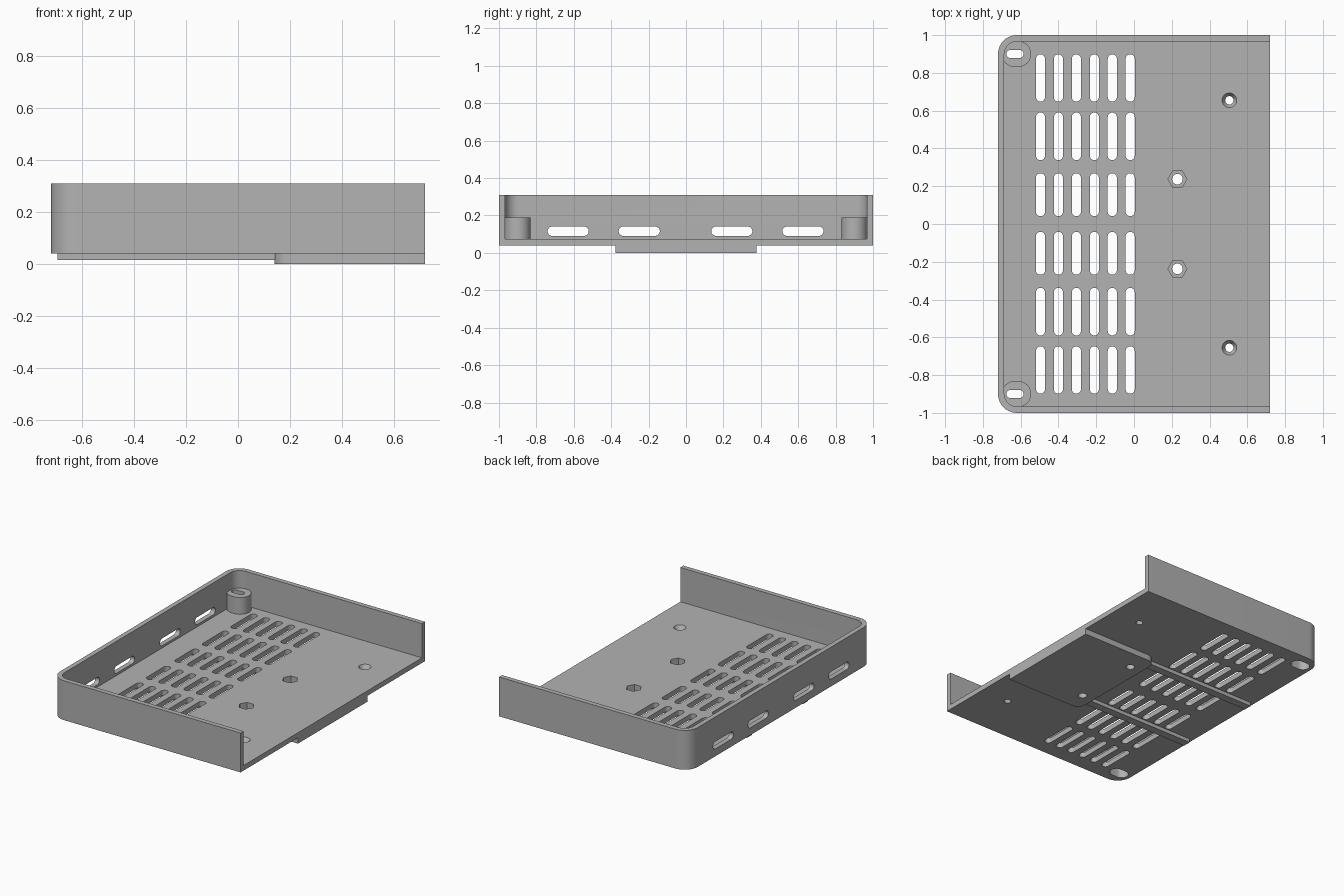
import bpy
import bmesh
from math import cos, sin, pi
from mathutils import Matrix, Vector

if "Cube" in bpy.data.objects:
    bpy.data.objects.remove(bpy.data.objects["Cube"])

FLOOR_LOW, FLOOR_TOP, RIM = 0.04, 0.075, 0.31
HALF_X, HALF_Y, WALL = 0.72, 1.0, 0.033

grey = bpy.data.materials.new("plain grey")
grey.use_nodes = True
grey.diffuse_color = (0.45, 0.45, 0.45, 1)
grey.node_tree.nodes["Principled BSDF"].inputs["Base Color"].default_value = grey.diffuse_color


def outline(x0, x1, y0, y1, r_low, r_high=0.0, steps=10):
    """Rectangle with one corner radius on the low-x side and one on the high-x side."""
    pts = []
    for sx, sy, start, r in ((1, 1, 0, r_high), (-1, 1, 1, r_low),
                             (-1, -1, 2, r_low), (1, -1, 3, r_high)):
        cx = x1 - r if sx > 0 else x0 + r
        cy = y1 - r if sy > 0 else y0 + r
        for i in range(steps + 1 if r else 1):
            a = (start + i / steps) * pi / 2
            pts.append((cx + r * cos(a), cy + r * sin(a)))
    return pts


def slot(cx, cy, length, width):
    """Round-ended slot running along the first axis."""
    r = width / 2 - 0.0005
    return outline(cx - length / 2, cx + length / 2, cy - width / 2, cy + width / 2, r, r)


def disc(cx, cy, r, sides):
    return [(cx + r * cos(2 * pi * i / sides), cy + r * sin(2 * pi * i / sides))
            for i in range(sides)]


def prism(bm, pts, low, high, place=Matrix.Identity(4)):
    """Extrude a flat outline between two levels."""
    face = bm.faces.new([bm.verts.new(place @ Vector((x, y, low))) for x, y in pts])
    ext = bmesh.ops.extrude_face_region(bm, geom=[face])
    moved = [v for v in ext["geom"] if isinstance(v, bmesh.types.BMVert)]
    offset = place.to_3x3() @ Vector((0, 0, high - low))
    bmesh.ops.translate(bm, verts=moved, vec=offset)


def finish(bm, name):
    bmesh.ops.recalc_face_normals(bm, faces=bm.faces)
    mesh = bpy.data.meshes.new(name)
    bm.to_mesh(mesh)
    bm.free()
    mesh.materials.append(grey)
    obj = bpy.data.objects.new(name, mesh)
    bpy.context.scene.collection.objects.link(obj)
    return obj


def combine(target, helper, operation):
    """Apply a boolean and discard the helper."""
    helper.hide_render = True
    bpy.context.view_layer.objects.active = target
    mod = target.modifiers.new(helper.name, "BOOLEAN")
    mod.operation, mod.solver, mod.object = operation, "EXACT", helper
    bpy.ops.object.modifier_apply(modifier=mod.name)
    bpy.data.objects.remove(helper)


# Tray block, rounded at the closed end
bm = bmesh.new()
prism(bm, outline(-HALF_X, HALF_X, -HALF_Y, HALF_Y, 0.1), FLOOR_LOW, RIM)
tray = finish(bm, "tray")

# Hollow inside, open at the +x end
bm = bmesh.new()
inner_y = HALF_Y - WALL
prism(bm, outline(-HALF_X + WALL, HALF_X + 0.1, -inner_y, inner_y, 0.068), FLOOR_TOP, RIM + 0.1)
combine(tray, finish(bm, "cavity"), "DIFFERENCE")

# Raised pad under the floor
bm = bmesh.new()
prism(bm, outline(0.14, HALF_X, -0.378, 0.378, 0.06), 0, 0.055)
combine(tray, finish(bm, "bottom_pad"), "UNION")

# Ribs under the floor and corner screw posts
bm = bmesh.new()
for side in (-1, 1):
    y = side * 0.303
    prism(bm, outline(-0.695, 0.17, y - 0.028, y + 0.028, 0), 0.015, 0.06)
    prism(bm, slot(-0.622, side * 0.9, 0.155, 0.138), 0.058, 0.19)
combine(tray, finish(bm, "ribs_and_posts"), "UNION")

# Wide recesses: post counterbores, nut pockets, countersinks
bm = bmesh.new()
for side in (-1, 1):
    prism(bm, slot(-0.63, side * 0.9, 0.13, 0.088), -0.05, 0.15)
    prism(bm, disc(0.23, side * 0.2375, 0.05, 6), 0.03, 0.12)
    bmesh.ops.create_cone(bm, cap_ends=True, segments=32, radius1=0.02, radius2=0.04,
                          depth=0.034, matrix=Matrix.Translation((0.505, side * 0.655, 0.06)))
combine(tray, finish(bm, "recesses"), "DIFFERENCE")

# Narrow through holes and floor vents
bm = bmesh.new()
turn = Matrix.Rotation(pi / 2, 4, "Z")
for side in (-1, 1):
    prism(bm, slot(-0.63, side * 0.9, 0.09, 0.042), 0.1, 0.25)
    prism(bm, disc(0.23, side * 0.2375, 0.028, 24), -0.05, 0.1)
    prism(bm, disc(0.505, side * 0.655, 0.022, 24), -0.05, 0.1)
    for y, length in ((0.155, 0.227), (0.464, 0.252), (0.773, 0.25)):
        for column in range(6):
            prism(bm, slot(side * y, 0.495 - 0.095 * column, length, 0.048), -0.05, 0.1, turn)
# Side vents through the closed end wall: outline axes map to y and z
to_wall = Matrix(((0, 0, 1, 0), (1, 0, 0, 0), (0, 1, 0, 0), (0, 0, 0, 1)))
for y in (-0.63, -0.25, 0.245, 0.625):
    prism(bm, slot(y, 0.116, 0.22, 0.05), -0.8, -0.66, to_wall)
combine(tray, finish(bm, "through_holes"), "DIFFERENCE")

# Smooth the round corners, keep the edges crisp
bpy.ops.object.select_all(action="DESELECT")
tray.select_set(True)
bpy.context.view_layer.objects.active = tray
bpy.ops.object.shade_smooth_by_angle(angle=pi / 6)
